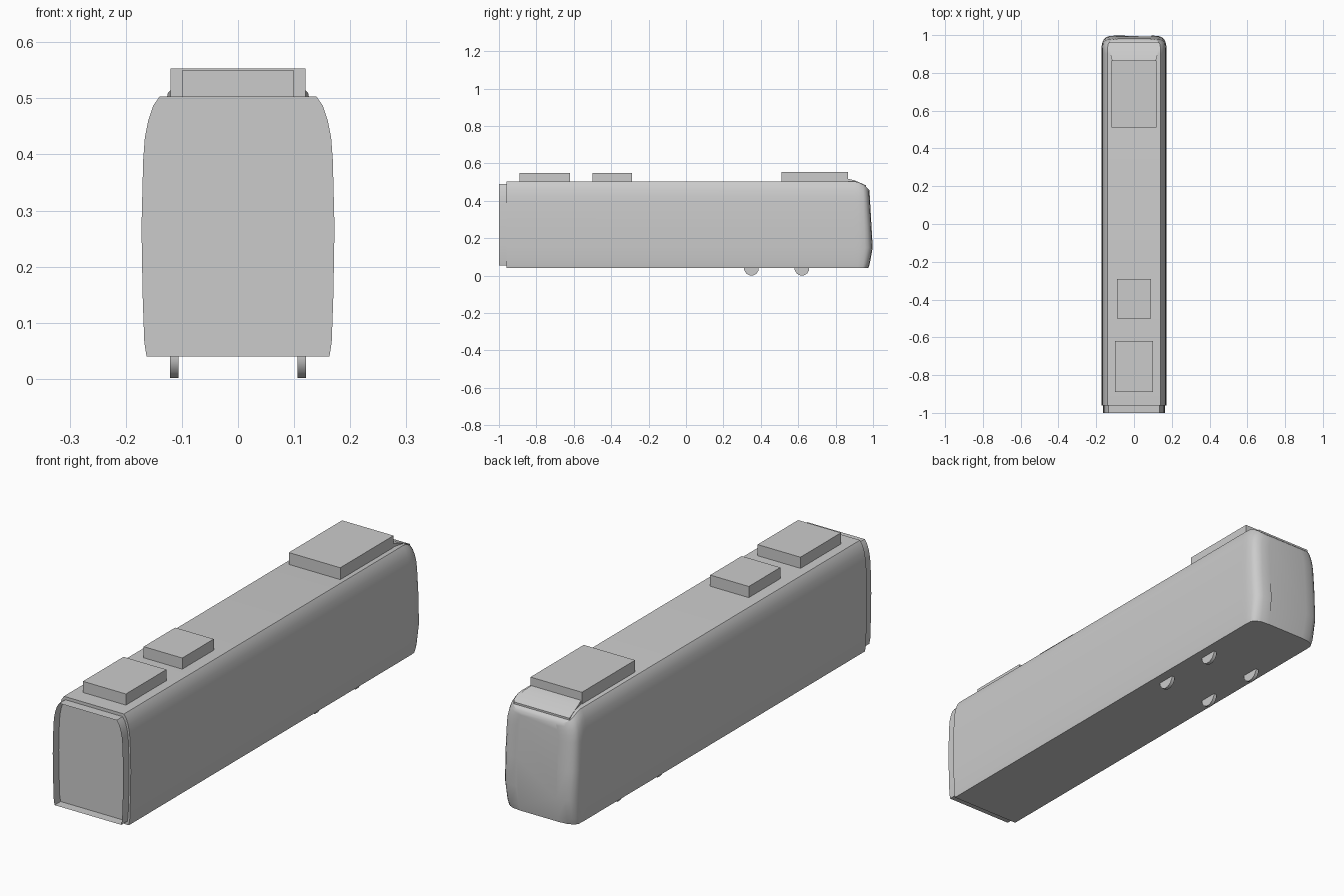
import bpy, bmesh, math

cube = bpy.data.objects.get("Cube")
if cube:
    bpy.data.objects.remove(cube)

grey = bpy.data.materials.new("plain_grey")
grey.use_nodes = True
colour = (0.6, 0.6, 0.6, 1)
grey.diffuse_color = colour
grey.node_tree.nodes["Principled BSDF"].inputs["Base Color"].default_value = colour


def finish(name, bm, smooth=False):
    bmesh.ops.recalc_face_normals(bm, faces=bm.faces)
    mesh = bpy.data.meshes.new(name)
    bm.to_mesh(mesh)
    bm.free()
    mesh.materials.append(grey)
    obj = bpy.data.objects.new(name, mesh)
    bpy.context.collection.objects.link(obj)
    if smooth:
        bpy.ops.object.select_all(action='DESELECT')
        bpy.context.view_layer.objects.active = obj
        obj.select_set(True)
        bpy.ops.object.shade_smooth_by_angle(angle=math.radians(32))
    return obj


def loft(bm, rings, caps):
    loops = [[bm.verts.new(p) for p in ring] for ring in rings]
    n = len(loops[0])
    for a, b in zip(loops, loops[1:]):
        for i in range(n):
            j = (i + 1) % n
            bm.faces.new((a[i], a[j], b[j], b[i]))
    for i in caps:
        bm.faces.new(loops[i])


# Cross-section of the car: right half from floor to roof, then mirrored
half = [(0.163, 0.04), (0.167, 0.065), (0.170, 0.15), (0.172, 0.27),
        (0.169, 0.39), (0.166, 0.43), (0.160, 0.46), (0.151, 0.487), (0.140, 0.503)]
profile = half + [(-x, z) for x, z in reversed(half)]


def lean(z):
    # Setback of the cab end: slight rake upwards, tucked in at the floor
    return 0.02 * (z - 0.12) / 0.35 if z > 0.12 else 0.025 * (0.12 - z) / 0.08


def nose_ring(y, width, roof, weight):
    ring = []
    for x, z in profile:
        z = z if z < 0.39 else 0.39 + (z - 0.39) * (roof - 0.39) / 0.113
        ring.append((x * width, y - weight * lean(z), z))
    return ring


# Body shell with rounded cab end: station, width, roof height, rake
stations = [(-0.96, 1, 0.503, 0), (0.90, 1, 0.503, 0), (0.925, 1, 0.500, 0.2),
            (0.957, 0.99, 0.487, 0.5), (0.975, 0.955, 0.478, 0.8),
            (0.988, 0.89, 0.470, 1), (0.996, 0.78, 0.462, 1), (1.0, 0.55, 0.456, 1)]
bm = bmesh.new()
loft(bm, [nose_ring(*s) for s in stations], (0, -1))
finish("car_body", bm, True)

# Open gangway sleeve at the coupling end
bm = bmesh.new()
sleeve = [(x * 0.955, 0.055 + (z - 0.04) * 0.94) for x, z in profile]
loft(bm, [[(x, y, z) for x, z in sleeve] for y in (-1.0, -0.955)], ())
finish("gangway_sleeve", bm, True)


def box(name, x, y0, y1, z0, z1):
    bm = bmesh.new()
    loft(bm, [[(-x, y, z0), (x, y, z0), (x, y, z1), (-x, y, z1)] for y in (y0, y1)], (0, -1))
    finish(name, bm)


# Roof equipment
box("roof_unit_front", 0.10, -0.89, -0.62, 0.49, 0.55)
box("roof_unit_middle", 0.09, -0.50, -0.29, 0.49, 0.55)
box("roof_unit_rear", 0.12, 0.51, 0.865, 0.49, 0.553)

# Sloping fairing between the rear roof unit and the cab end
bm = bmesh.new()
loft(bm, [[(s * w, y, z) for s, z in ((-1, 0.46), (1, 0.46), (1, top), (-1, top))]
          for y, w, top in ((0.86, 0.115, 0.519), (0.90, 0.125, 0.510), (0.962, 0.13, 0.483))], (0, -1))
finish("roof_fairing", bm, True)

# Wheels
for y, end in ((0.35, "front"), (0.62, "rear")):
    for s, side in ((1, "left"), (-1, "right")):
        bm = bmesh.new()
        rings = []
        for x in (0.106, 0.121):
            rings.append([(s * x, y + 0.04 * math.cos(a), 0.04 + 0.04 * math.sin(a))
                          for a in (math.tau * (i + 0.5) / 12 for i in range(12))])
        loft(bm, rings, (0, -1))
        finish(f"wheel_{end}_{side}", bm, True)
